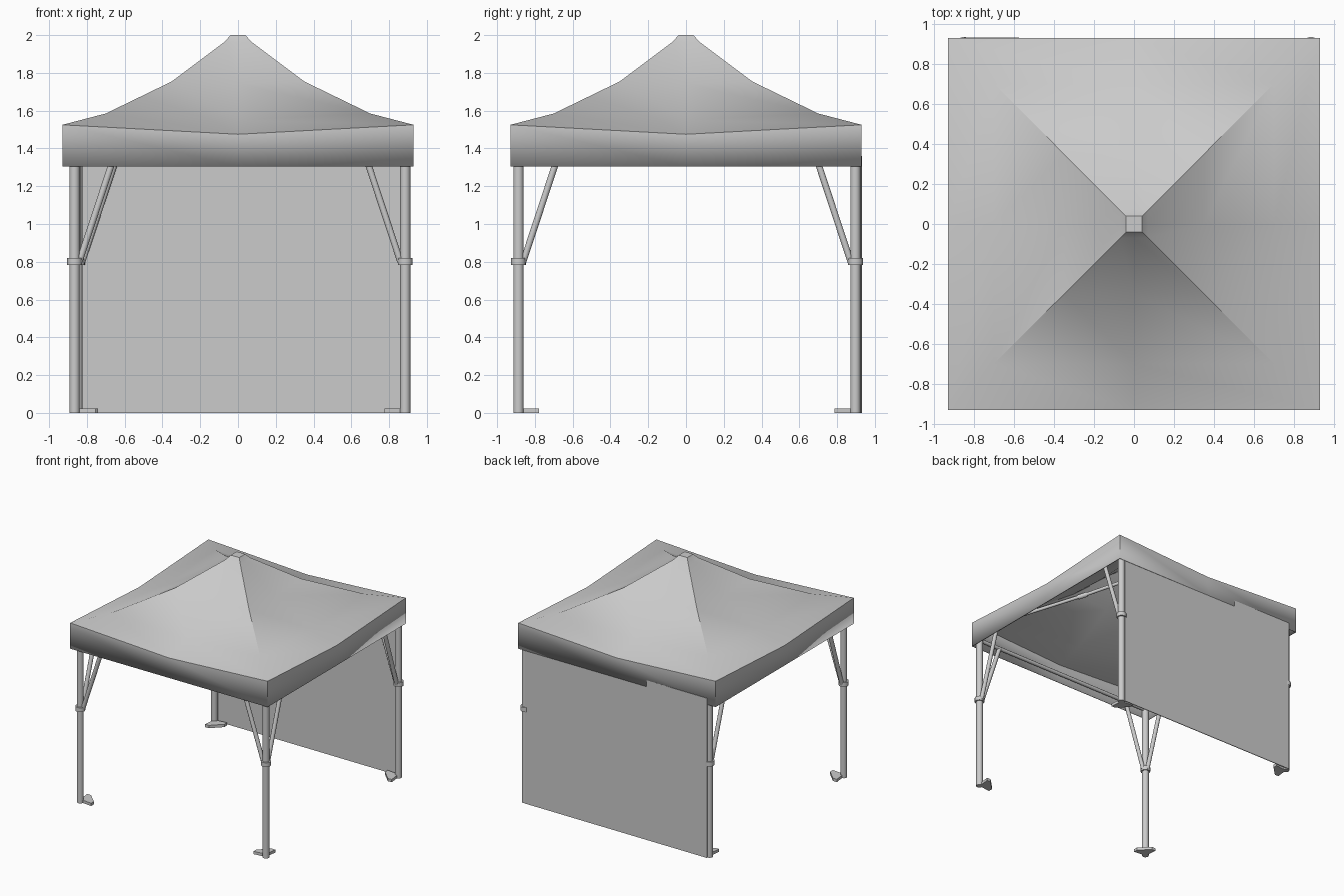
import bpy, bmesh
from math import radians
from mathutils import Vector

if "Cube" in bpy.data.objects:
    bpy.data.objects.remove(bpy.data.objects["Cube"])

grey = bpy.data.materials.new("plain_grey")
grey.use_nodes = True
COLOUR = (0.6, 0.6, 0.6, 1)
grey.diffuse_color = COLOUR
grey.node_tree.nodes["Principled BSDF"].inputs["Base Color"].default_value = COLOUR


def finish(name, bm, angle=30):
    """Turn a bmesh into a grey object, smooth but with sharp edges kept."""
    bmesh.ops.recalc_face_normals(bm, faces=bm.faces)
    mesh = bpy.data.meshes.new(name)
    bm.to_mesh(mesh)
    bm.free()
    mesh.materials.append(grey)
    obj = bpy.data.objects.new(name, mesh)
    bpy.context.collection.objects.link(obj)
    bpy.ops.object.select_all(action='DESELECT')
    obj.select_set(True)
    bpy.context.view_layer.objects.active = obj
    bpy.ops.object.shade_smooth_by_angle(angle=radians(angle))
    return obj


def tube(name, start, end, radius, sides=12):
    start, end = Vector(start), Vector(end)
    axis = end - start
    bm = bmesh.new()
    bmesh.ops.create_cone(bm, cap_ends=True, segments=sides, radius1=radius,
                          radius2=radius, depth=axis.length)
    turn = axis.to_track_quat('Z', 'Y').to_matrix().to_4x4()
    bmesh.ops.transform(bm, matrix=turn, verts=bm.verts)
    bmesh.ops.translate(bm, vec=(start + end) / 2, verts=bm.verts)
    return finish(name, bm, 40)


def prism(name, outline, z0, z1):
    bm = bmesh.new()
    face = bm.faces.new([bm.verts.new((x, y, z0)) for x, y in outline])
    new = bmesh.ops.extrude_face_region(bm, geom=[face])["geom"]
    bmesh.ops.translate(bm, vec=(0, 0, z1 - z0),
                        verts=[v for v in new if isinstance(v, bmesh.types.BMVert)])
    return finish(name, bm)


# Canopy: square rings of half width, corner height and mid-side height
EAVE = 0.93
rings = [(0.04, 2.0, 2.0), (0.07, 1.965, 1.962), (0.35, 1.755, 1.74),
         (0.70, 1.585, 1.55), (EAVE, 1.525, 1.475), (EAVE, 1.305, 1.305)]
around = [(1, 1), (0, 1), (-1, 1), (-1, 0), (-1, -1), (0, -1), (1, -1), (1, 0)]
bm = bmesh.new()
loops = []
for half, corner_z, mid_z in rings:
    loops.append([bm.verts.new((half * a, half * b, corner_z if a * b else mid_z))
                  for a, b in around])
bm.faces.new(loops[0])
for upper, lower in zip(loops, loops[1:]):
    for i in range(0, 8):
        j = (i + 1) % 8
        quad = [upper[i], lower[i], lower[j], upper[j]]
        bm.faces.new(quad)
canopy = finish("canopy", bm)
shell = canopy.modifiers.new("cloth_thickness", 'SOLIDIFY')
shell.thickness = 0.006
shell.offset = -1

# Back wall sheet, turned very slightly so it meets the valance
prism("back_wall", [(0.868, 0.918), (0.868, 0.924), (-0.85, 0.933), (-0.85, 0.927)],
      0.0, 1.36)

# Corner posts with collars, feet, braces and rafters
posts = {"front_right": (-0.865, -0.887), "front_left": (0.885, -0.887),
         "back_right": (-0.85, 0.897), "back_left": (0.885, 0.897)}
BAR_Z = 1.36
for corner, (x, y) in posts.items():
    sx, sy = (1 if x > 0 else -1), (1 if y > 0 else -1)
    tube(corner + "_post", (x, y, 0), (x, y, 1.49), 0.027, 16)
    tube(corner + "_collar", (x, y, 0.783), (x, y, 0.82), 0.039, 16)

    # Triangular foot plate pointing inward
    prism(corner + "_foot", [(x, y), (x - 0.11 * sx, y + 0.012 * sy),
                             (x - 0.11 * sx, y - 0.025 * sy),
                             (x - 0.025 * sx, y - 0.11 * sy),
                             (x + 0.012 * sx, y - 0.11 * sy)], 0, 0.024)

    # Two braces from the collar up to the side bars
    for axis, dx, dy in (("side", 1, 0), ("depth", 0, 1)):
        low = (x - 0.025 * sx * dx, y - 0.025 * sy * dy, 0.80)
        high = (x - 0.21 * sx * dx, y - 0.21 * sy * dy, BAR_Z)
        tube(corner + "_brace_" + axis, low, high, 0.017)

    # Rafter under the ridge, in two lengths with a joint
    top, joint, hub = (x, y, 1.47), (0.3 * sx, 0.3 * sy, 1.73), (0.02 * sx, 0.02 * sy, 1.87)
    tube(corner + "_rafter_lower", top, joint, 0.014)
    tube(corner + "_rafter_upper", joint, hub, 0.014)
    tube(corner + "_rafter_joint", (0.32 * sx, 0.32 * sy, 1.72),
         (0.27 * sx, 0.27 * sy, 1.744), 0.02)

tube("centre_hub", (0, 0, 1.83), (0, 0, 1.97), 0.03)

# Side bars joining the posts behind the valance
for name, a, b in (("front_bar", "front_right", "front_left"),
                   ("back_bar", "back_right", "back_left"),
                   ("left_bar", "front_left", "back_left"),
                   ("right_bar", "front_right", "back_right")):
    tube(name, (*posts[a], BAR_Z), (*posts[b], BAR_Z), 0.016)
